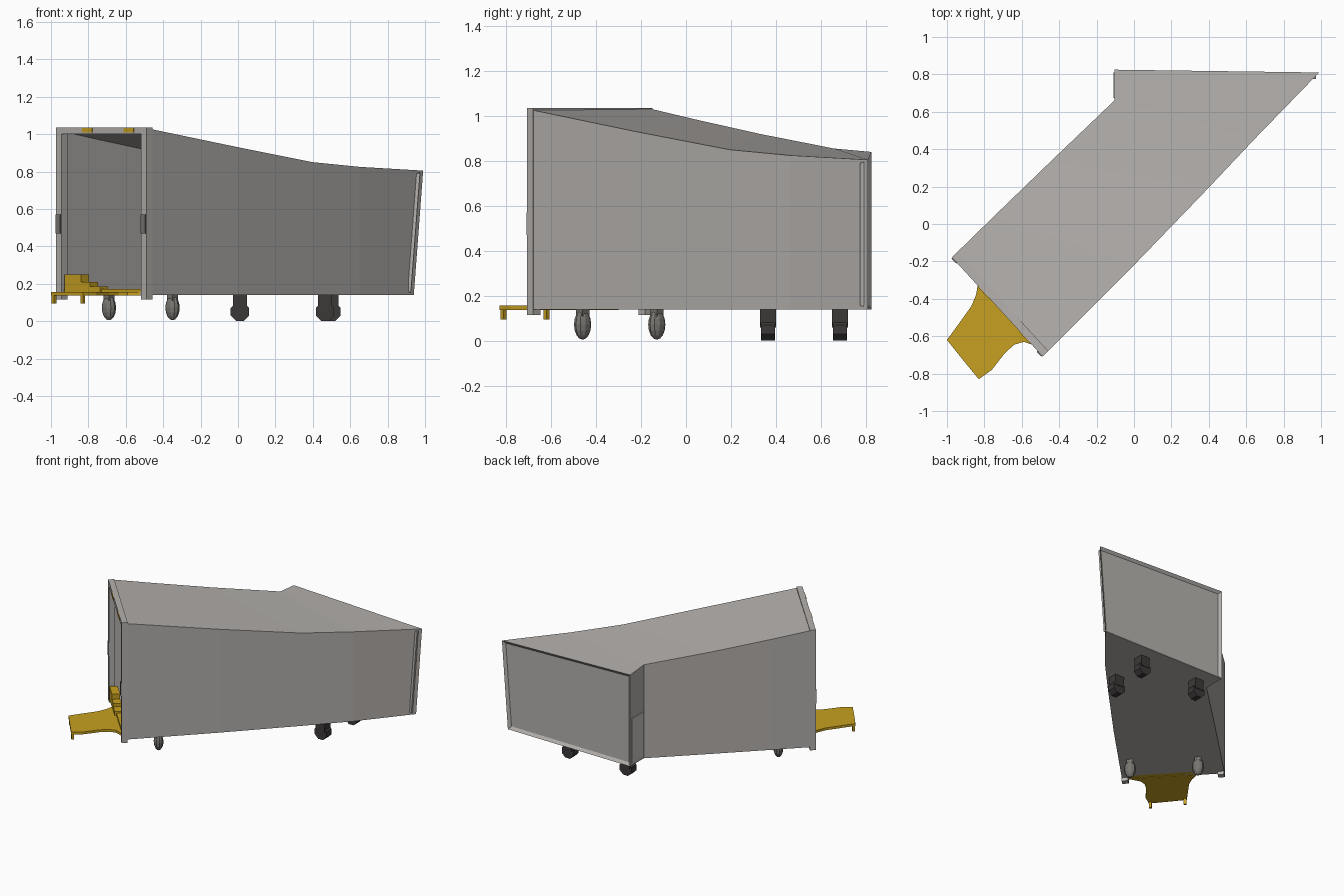
import bpy, bmesh, math
from mathutils import Vector, Matrix

if "Cube" in bpy.data.objects:
    bpy.data.objects.remove(bpy.data.objects["Cube"])

def material(name, c):
    m = bpy.data.materials.new(name)
    m.diffuse_color = (*c, 1)
    m.use_nodes = True
    m.node_tree.nodes["Principled BSDF"].inputs["Base Color"].default_value = m.diffuse_color
    return m

GREY = material("warm grey panel", (0.46, 0.44, 0.42))
PALE = material("pale grey panel", (0.60, 0.58, 0.56))
STEEL = material("dark grey steel", (0.19, 0.18, 0.165))
RUBBER = material("black rubber", (0.045, 0.04, 0.04))
YELLOW = material("safety yellow", (0.57, 0.35, 0.014))

def finish(name, bm, mat):
    bmesh.ops.recalc_face_normals(bm, faces=bm.faces)
    me = bpy.data.meshes.new(name)
    bm.to_mesh(me)
    bm.free()
    me.materials.append(mat)
    ob = bpy.data.objects.new(name, me)
    bpy.context.collection.objects.link(ob)
    return ob

def prism(name, pts, z0, z1, mat):
    """Extrude a plan outline between two heights."""
    bm = bmesh.new()
    f = bm.faces.new([bm.verts.new((x, y, z0)) for x, y in pts])
    top = bmesh.ops.extrude_face_region(bm, geom=[f])["geom"]
    bmesh.ops.translate(bm, vec=(0, 0, z1 - z0),
                        verts=[v for v in top if isinstance(v, bmesh.types.BMVert)])
    return finish(name, bm, mat)

# Body: tapering roof over a slanted plan, open at the front left end
BASE = 0.14
left = [(-0.965, -0.17, 1.035), (-0.75, 0.04, 0.985), (-0.45, 0.33, 0.92),
        (-0.105, 0.66, 0.855), (-0.105, 0.825, 0.84)]
right = [(-0.48, -0.70, 1.03), (0.0, -0.22, 0.93), (0.4, 0.195, 0.85),
         (0.65, 0.46, 0.825), (0.99, 0.81, 0.805)]
bm = bmesh.new()
rings = []
for l, r in zip(left, right):
    low_r = (r[0] - (0.05 if r[0] > 0.9 else 0), r[1], BASE)
    rings.append([bm.verts.new(p) for p in ((l[0], l[1], BASE), l, r, low_r)])
for a, b in zip(rings, rings[1:]):
    for i in range(4):
        j = (i + 1) % 4
        bm.faces.new((a[i], a[j], b[j], b[i]))
front = bm.faces.new(rings[0])
back = bm.faces.new(rings[-1])
bmesh.ops.recalc_face_normals(bm, faces=bm.faces)
# recessed tail panel
bmesh.ops.inset_region(bm, faces=[back], thickness=0.03, depth=0)
bmesh.ops.translate(bm, verts=back.verts, vec=(0, -0.015, 0))
bmesh.ops.delete(bm, geom=[front], context='FACES_ONLY')
body = finish("trailer_body", bm, GREY)
sol = body.modifiers.new("wall", 'SOLIDIFY')
sol.thickness = 0.022
sol.offset = -1

# Axes of the open end: u runs along the opening, n points out of it
A, B = Vector(left[0][:2]), Vector(right[0][:2])
width = (B - A).length
u = (B - A) / width
n = Vector((u.y, -u.x))

def slab(name, s0, s1, d0, d1, z0, z1, mat):
    """Box placed by distance along the opening and distance out of it."""
    pts = [A + u * s + n * d for s, d in ((s0, d0), (s1, d0), (s1, d1), (s0, d1))]
    return prism(name, pts, z0, z1, mat)

# Door frame, latches and header markers
for side, s in (("left", 0.0), ("right", width - 0.045)):
    slab(side + "_door_post", s, s + 0.045, -0.03, 0.012, 0.115, 1.03, GREY)
    slab(side + "_latch", s + 0.004, s + 0.041, 0.005, 0.018, 0.47, 0.57, STEEL)
slab("door_header", 0, width, -0.03, 0.012, 1.0, 1.035, GREY)
for i, s in enumerate((0.21, 0.54)):
    slab(f"header_marker_{i}", s, s + 0.08, 0.008, 0.016, 1.01, 1.034, YELLOW)

# Pale patch on the short side wall
prism("pale_side_patch", [(-0.11, 0.675), (-0.104, 0.675), (-0.104, 0.81), (-0.11, 0.81)],
      0.16, 0.5, PALE)

# Yellow loading ramp with waisted sides, sill and feet
ramp = [(-0.83, -0.30), (-0.845, -0.38), (-0.87, -0.44), (-0.92, -0.51), (-1.0, -0.62),
        (-0.92, -0.72), (-0.83, -0.83), (-0.76, -0.78), (-0.69, -0.69), (-0.64, -0.645),
        (-0.59, -0.63), (-0.50, -0.66)]
prism("loading_ramp", ramp, 0.138, 0.156, YELLOW)
slab("door_sill", 0.05, width - 0.05, -0.05, 0.0, 0.14, 0.172, YELLOW)
for i, (s, w, h) in enumerate(((0.07, 0.13, 0.25), (0.2, 0.07, 0.21), (0.27, 0.08, 0.185))):
    slab(f"ramp_hinge_{i}", s, s + w, -0.045, 0.012, 0.15, h, YELLOW)
for i, (x, y) in enumerate(((-0.984, -0.62), (-0.83, -0.812))):
    prism(f"ramp_foot_{i}", [(x - 0.013, y), (x, y - 0.013), (x + 0.013, y), (x, y + 0.013)],
          0.095, 0.145, YELLOW)

# Casters: slim rounded ones by the opening, chunky eight-sided ones at the tail
def front_caster(name, x, y):
    bm = bmesh.new()
    bmesh.ops.create_uvsphere(bm, u_segments=10, v_segments=8, radius=1)
    bmesh.ops.transform(bm, verts=bm.verts, matrix=Matrix.Translation((x, y, 0.072))
                        @ Matrix.Rotation(math.pi / 4, 4, 'Z')
                        @ Matrix.Diagonal((0.034, 0.042, 0.067, 1)))
    finish(name + "_wheel", bm, STEEL)
    prism(name + "_fork", [(x - 0.03, y), (x, y - 0.03), (x + 0.03, y), (x, y + 0.03)],
          0.09, 0.145, STEEL)

def rear_caster(name, x, y):
    bm = bmesh.new()
    bmesh.ops.create_cone(bm, cap_ends=True, segments=8, radius1=0.053, radius2=0.053, depth=0.064)
    bmesh.ops.transform(bm, verts=bm.verts, matrix=Matrix.Translation((x, y, 0.05))
                        @ Matrix.Rotation(math.pi / 2, 4, 'X')
                        @ Matrix.Rotation(math.pi / 8, 4, 'Z'))
    finish(name + "_wheel", bm, RUBBER)
    prism(name + "_fork", [(x - 0.038, y - 0.036), (x + 0.038, y - 0.036),
                           (x + 0.038, y + 0.036), (x - 0.038, y + 0.036)], 0.06, 0.145, RUBBER)

for i, (x, y) in enumerate(((-0.69, -0.13), (-0.35, -0.46))):
    front_caster(f"front_caster_{i}", x, y)
for i, (x, y) in enumerate(((0.01, 0.685), (0.465, 0.365), (0.50, 0.685))):
    rear_caster(f"rear_caster_{i}", x, y)
